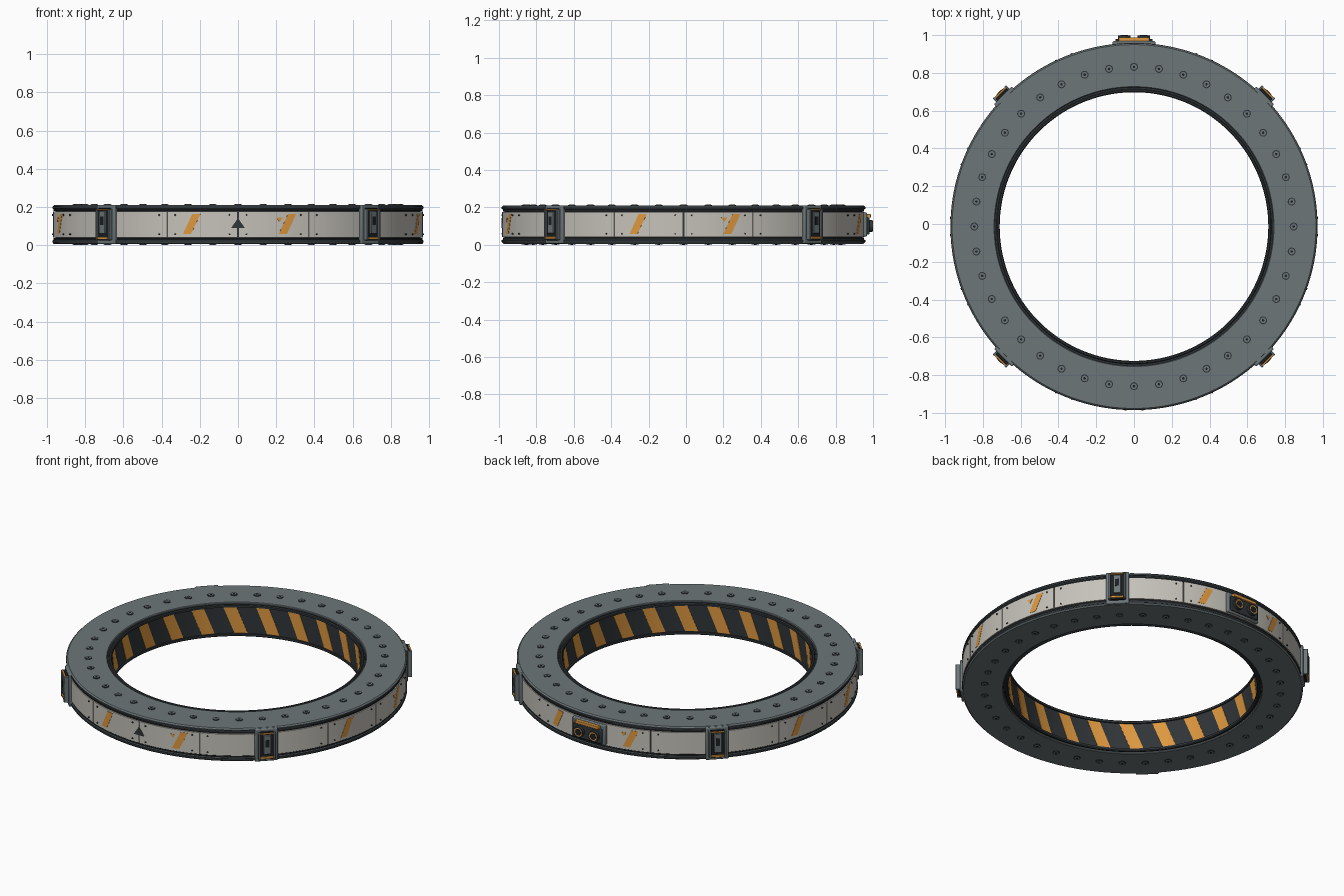
import bpy, bmesh, math
from mathutils import Matrix, Vector

if "Cube" in bpy.data.objects:
    bpy.data.objects.remove(bpy.data.objects["Cube"])

CY = -0.0135          # ring axis offset so the rear connector fits the bounds
ZM = 0.108            # mid height
rad = math.radians


def material(name, rgb):
    m = bpy.data.materials.new(name)
    m.diffuse_color = (*rgb, 1)
    m.use_nodes = True
    m.node_tree.nodes["Principled BSDF"].inputs["Base Color"].default_value = m.diffuse_color
    return m


SLATE = material("slate", (0.15, 0.18, 0.19))
DARK = material("dark", (0.03, 0.036, 0.04))
PALE = material("pale", (0.56, 0.54, 0.49))
ORANGE = material("orange", (0.72, 0.31, 0.05))
BLACK = material("black", (0.012, 0.014, 0.016))


def pos(r, deg, z):
    return Vector((r * math.cos(rad(deg)), r * math.sin(rad(deg)) + CY, z))


def finish(name, bm, mat, bevel=0):
    bmesh.ops.recalc_face_normals(bm, faces=bm.faces)
    me = bpy.data.meshes.new(name)
    bm.to_mesh(me)
    bm.free()
    me.materials.append(mat)
    ob = bpy.data.objects.new(name, me)
    bpy.context.collection.objects.link(ob)
    if bevel:
        b = ob.modifiers.new("bevel", 'BEVEL')
        b.width, b.segments, b.limit_method = bevel, 2, 'ANGLE'
    bpy.ops.object.select_all(action='DESELECT')
    bpy.context.view_layer.objects.active = ob
    ob.select_set(True)
    bpy.ops.object.shade_smooth_by_angle(angle=rad(30))
    return ob


def lathe(name, profile, mat, n=160):
    bm = bmesh.new()
    rings = [[bm.verts.new(pos(r, 360 * i / n, z)) for r, z in profile] for i in range(n)]
    k = len(profile)
    for i in range(n):
        a, b = rings[i], rings[(i + 1) % n]
        for j in range(k):
            bm.faces.new((a[j], b[j], b[(j + 1) % k], a[(j + 1) % k]))
    return finish(name, bm, mat)


def curved_plate(bm, deg, w_low, w_high, slant, z0, z1, r0, r1, n=4, m=1):
    # plate wrapped on the cylinder; widths and slant in degrees
    rows = []
    for i in range(n + 1):
        s = i / n - 0.5
        lo, hi = deg - slant / 2 + s * w_low, deg + slant / 2 + s * w_high
        inner = [bm.verts.new(pos(r0, lo + (hi - lo) * j / m, z0 + (z1 - z0) * j / m)) for j in range(m + 1)]
        outer = [bm.verts.new(pos(r1, lo + (hi - lo) * j / m, z0 + (z1 - z0) * j / m)) for j in range(m, -1, -1)]
        rows.append(inner + outer)
    for a, b in zip(rows, rows[1:]):
        for j in range(len(a)):
            k = (j + 1) % len(a)
            bm.faces.new((a[j], b[j], b[k], a[k]))
    bm.faces.new(rows[0])
    bm.faces.new(rows[-1])


def box(bm, deg, r0, r1, t0, t1, z0, z1):
    # box in the local radial / tangential / vertical frame
    m = (Matrix.Translation((0, CY, 0)) @ Matrix.Rotation(rad(deg), 4, 'Z')
         @ Matrix.Translation(((r0 + r1) / 2, (t0 + t1) / 2, (z0 + z1) / 2))
         @ Matrix.Diagonal((r1 - r0, t1 - t0, z1 - z0, 1)))
    bmesh.ops.create_cube(bm, size=1, matrix=m)


def peg(bm, r, deg, t, z, radius, depth, n=12, radial=False):
    m = (Matrix.Translation((0, CY, 0)) @ Matrix.Rotation(rad(deg), 4, 'Z')
         @ Matrix.Translation((r, t, z)))
    if radial:
        m = m @ Matrix.Rotation(rad(90), 4, 'Y')
    bmesh.ops.create_cone(bm, cap_ends=True, segments=n, radius1=radius, radius2=radius, depth=depth, matrix=m)


# Ring body: core, flanges, rim bands, gaskets and bore lips (top and bottom mirrored)
lathe("ring_core", [(0.72, 0.02), (0.956, 0.02), (0.956, 0.196), (0.72, 0.196)], DARK)
for side, s in (("upper", 1), ("lower", -1)):
    def mir(pts):
        return [(r, ZM + s * h) for r, h in pts]
    lathe(side + "_flange", mir([(0.737, 0.08), (0.966, 0.08), (0.97, 0.084), (0.97, 0.096),
                                 (0.963, 0.103), (0.741, 0.103), (0.737, 0.099)]), SLATE)
    lathe(side + "_rim_band", mir([(0.95, 0.083), (0.972, 0.083), (0.972, 0.094), (0.95, 0.094)]), DARK)
    lathe(side + "_gasket", mir([(0.95, 0.07), (0.965, 0.07), (0.965, 0.08), (0.95, 0.08)]), BLACK)
    lathe(side + "_bore_lip", mir([(0.711, 0.083), (0.735, 0.083), (0.735, 0.094), (0.728, 0.094),
                                   (0.724, 0.1), (0.716, 0.1), (0.711, 0.095)]), DARK)

# Hazard stripes on the bore
bm = bmesh.new()
for i in range(24):
    curved_plate(bm, 5.5 + 15 * i, 6, 6, 5, 0.028, 0.188, 0.722, 0.7175, 4, 3)
finish("bore_stripes", bm, ORANGE)

# Pale outer panels with corner screws
panels, screws = bmesh.new(), bmesh.new()
for i in range(16):
    c = 11.25 + 22.5 * i
    curved_plate(panels, c, 22.25, 22.25, 0, 0.041, 0.176, 0.95, 0.969, 10)
    for d in (-8.6, 8.6):
        for z in (0.058, 0.158):
            peg(screws, 0.969, c + d, 0, z, 0.0045, 0.012, 10, True)
finish("outer_panels", panels, PALE)
finish("panel_screws", screws, DARK)

# Orange slashes and small pointers either side of each quarter point
bm = bmesh.new()
for q in (0, 90, 180, 270):
    for d in (-14.5, 15.5):
        curved_plate(bm, q + d, 2.6, 2.6, 3, 0.058, 0.164, 0.966, 0.9705, 3, 2)
    curved_plate(bm, q + 13, 0.05, 2, 0, 0.122, 0.145, 0.966, 0.9705, 2)
finish("panel_markings", bm, ORANGE)

# Front index arrow
bm = bmesh.new()
curved_plate(bm, 270, 4.2, 0.05, 0, 0.09, 0.142, 0.966, 0.972, 4)
curved_plate(bm, 270, 0.5, 0.5, 0, 0.06, 0.09, 0.966, 0.971, 1)
finish("index_arrow", bm, DARK)

# Flange bolts, both faces
washers, heads, sockets = bmesh.new(), bmesh.new(), bmesh.new()
for i in range(40):
    for s in (1, -1):
        peg(washers, 0.845, 9 * i, 0, ZM + s * 0.102, 0.021, 0.007, 20)
        peg(heads, 0.845, 9 * i, 0, ZM + s * 0.1035, 0.0155, 0.008, 16)
        peg(sockets, 0.845, 9 * i, 0, ZM + s * 0.104, 0.007, 0.008, 6)
finish("bolt_washers", washers, DARK)
finish("bolt_heads", heads, SLATE)
finish("bolt_sockets", sockets, BLACK)

# Four clamps on the diagonals
base, rails, housing, latch, slot, trim = (bmesh.new() for _ in range(6))
for d in (45, 135, 225, 315):
    box(base, d, 0.93, 0.982, -0.066, 0.066, 0.006, 0.21)
    for s in (1, -1):
        a, b = sorted((s * 0.038, s * 0.05))
        box(rails, d, 0.975, 1.008, a, b, 0.026, 0.19)
    box(housing, d, 0.975, 0.996, -0.04, 0.04, 0.024, 0.194)
    box(latch, d, 0.99, 1.008, -0.022, 0.022, 0.06, 0.178)
    box(slot, d, 1.0, 1.0095, -0.012, 0.012, 0.105, 0.15)
    box(trim, d, 0.985, 1.006, -0.037, 0.037, 0.03, 0.043)
    box(trim, d, 0.985, 1.006, -0.037, 0.037, 0.183, 0.19)
finish("clamp_bases", base, SLATE, 0.006)
finish("clamp_rails", rails, SLATE, 0.003)
finish("clamp_housings", housing, BLACK, 0.003)
finish("clamp_latches", latch, SLATE, 0.003)
finish("clamp_slots", slot, BLACK)
finish("clamp_trims", trim, ORANGE, 0.002)

# Rear connector with two round ports
bm = bmesh.new()
box(bm, 90, 0.94, 0.982, -0.113, 0.113, 0.045, 0.172)
finish("connector_base", bm, SLATE, 0.006)
bm = bmesh.new()
box(bm, 90, 0.96, 0.994, -0.098, 0.098, 0.055, 0.145)
finish("connector_body", bm, DARK, 0.005)
bm = bmesh.new()
box(bm, 90, 0.96, 1.002, -0.082, 0.082, 0.145, 0.164)
finish("connector_hood", bm, ORANGE, 0.003)
collars, rims, holes = bmesh.new(), bmesh.new(), bmesh.new()
for t in (-0.052, 0.052):
    peg(collars, 0.999, 90, t, 0.1, 0.033, 0.025, 28, True)
    peg(rims, 1.0, 90, t, 0.1, 0.026, 0.025, 28, True)
    peg(holes, 1.001, 90, t, 0.1, 0.02, 0.025, 28, True)
finish("port_collars", collars, DARK)
finish("port_rims", rims, ORANGE)
finish("port_holes", holes, BLACK)
